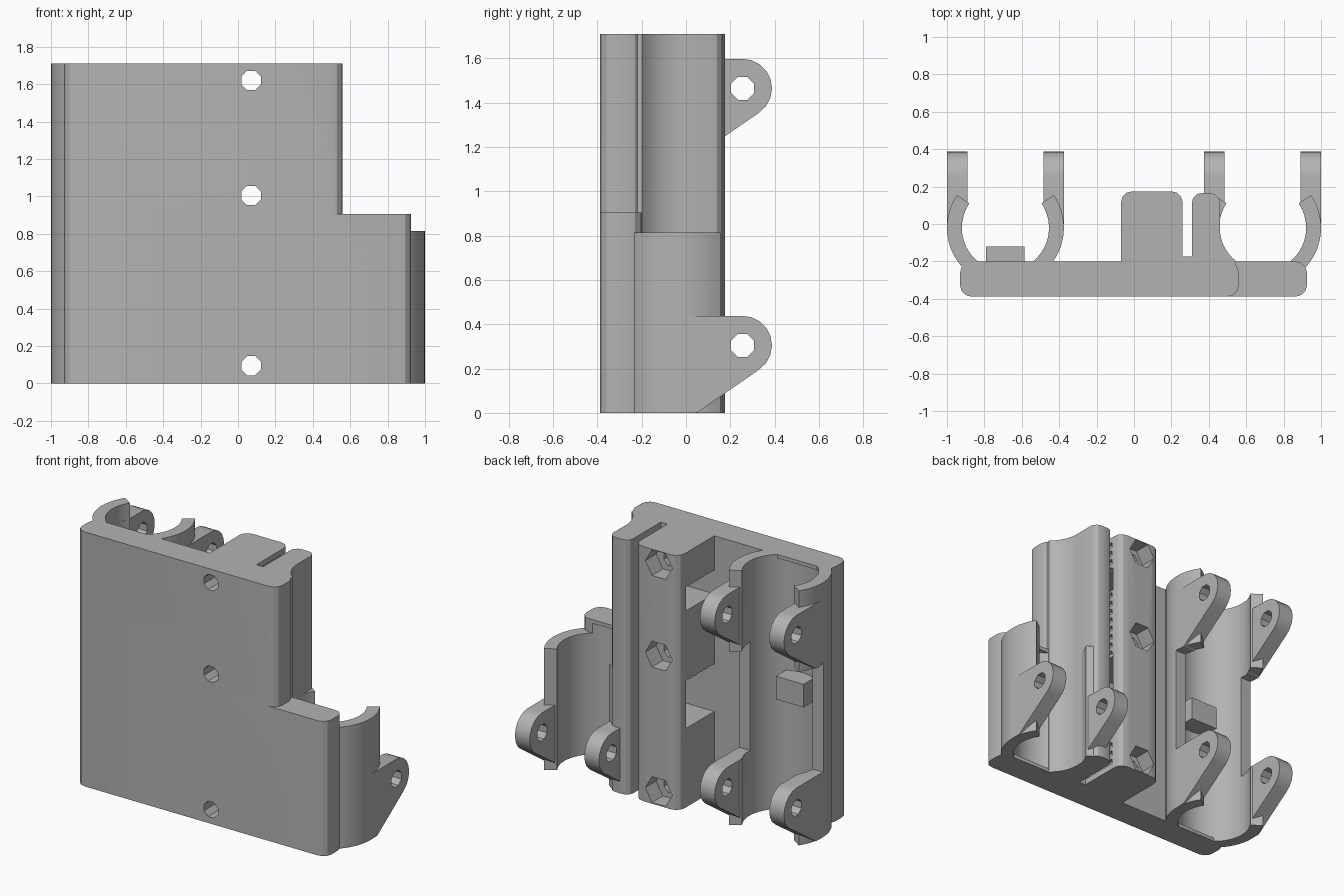
import bpy, bmesh
from math import cos, sin, radians
from mathutils import Vector

if "Cube" in bpy.data.objects:
    bpy.data.objects.remove(bpy.data.objects["Cube"])

GREY = bpy.data.materials.new("light grey plastic")
GREY.use_nodes = True
GREY.diffuse_color = (0.45, 0.45, 0.45, 1)
GREY.node_tree.nodes["Principled BSDF"].inputs["Base Color"].default_value = GREY.diffuse_color

HEIGHT, LOW_TOP, CRADLE_TOP = 1.71, 0.905, 0.815
FRONT, BACK = -0.388, -0.2
AXIS_Y, INNER, OUTER = -0.02, 0.233, 0.3125
LEFT_X, RIGHT_X = -0.6875, 0.6875
SCREW_X, SCREW_Z = 0.07, (0.095, 1.005, 1.62)


def arc(cx, cy, r, a0, a1, n):
    """Points on a circular arc, both ends included."""
    angles = [radians(a0 + (a1 - a0) * i / n) for i in range(n + 1)]
    return [(cx + r * cos(a), cy + r * sin(a)) for a in angles]


def circle(cx, cy, r, n, start=0):
    return arc(cx, cy, r, start, start + 360, n)[:-1]


def prism(name, points, lo, hi, axis="z"):
    """Extrude a flat profile along one axis."""
    place = {"x": lambda p, t: (t, p[0], p[1]),
             "y": lambda p, t: (p[0], t, p[1]),
             "z": lambda p, t: (p[0], p[1], t)}[axis]
    bm = bmesh.new()
    face = bm.faces.new([bm.verts.new(place(p, lo)) for p in points])
    ext = bmesh.ops.extrude_face_region(bm, geom=[face])
    top = [v for v in ext["geom"] if isinstance(v, bmesh.types.BMVert)]
    bmesh.ops.translate(bm, verts=top, vec=Vector(place((0, 0), hi - lo)))
    bmesh.ops.recalc_face_normals(bm, faces=bm.faces[:])
    mesh = bpy.data.meshes.new(name)
    bm.to_mesh(mesh)
    bm.free()
    mesh.materials.append(GREY)
    obj = bpy.data.objects.new(name, mesh)
    bpy.context.collection.objects.link(obj)
    return obj


def box(name, x0, x1, y0, y1, z0, z1):
    return prism(name, [(x0, y0), (x1, y0), (x1, y1), (x0, y1)], z0, z1)


def rounded(x0, x1, y0, y1, r):
    """Rectangle profile with four rounded corners."""
    pts = []
    for cx, cy, a in ((x1 - r, y1 - r, 0), (x0 + r, y1 - r, 90),
                      (x0 + r, y0 + r, 180), (x1 - r, y0 + r, 270)):
        pts += arc(cx, cy, r, a, a + 90, 3)
    return pts


def combine(target, others, operation="DIFFERENCE"):
    """Apply booleans and remove the helper solids."""
    bpy.context.view_layer.objects.active = target
    for other in others:
        other.hide_render = True
        mod = target.modifiers.new("cut", "BOOLEAN")
        mod.operation, mod.solver, mod.object = operation, "EXACT", other
        bpy.ops.object.modifier_apply(modifier=mod.name)
        bpy.data.objects.remove(other)


def bore(cx, z0, z1):
    return prism("bore_cutter", circle(cx, AXIS_Y, INNER, 40), z0, z1)


def screws():
    return [prism("screw_cutter", circle(SCREW_X, z, 0.056, 8, 22.5), -1, 1, "y") for z in SCREW_Z]


# Stepped mounting plate with bearing grooves and screw holes
plate = prism("mounting_plate", rounded(-0.93, 0.56, FRONT, BACK, 0.06), 0, HEIGHT)
step = prism("plate_step", rounded(-0.5, 0.925, FRONT, BACK, 0.06), 0, LOW_TOP)
combine(plate, [step], "UNION")
combine(plate, [bore(LEFT_X, 0.025, 1.685), bore(RIGHT_X, 0.025, 0.88)] + screws())

# Screw column with nut traps, belt windows and belt teeth
column = prism("screw_column", [(-0.07, -0.23), (0.26, -0.23)]
               + arc(0.2, 0.115, 0.06, 0, 90, 3) + arc(-0.01, 0.115, 0.06, 90, 180, 3), 0, HEIGHT)
cutters = screws()
for z in SCREW_Z:
    cutters.append(prism("nut_cutter", circle(SCREW_X + 0.01, z, 0.1, 6), 0.06, 0.3, "y"))
for z0, z1 in ((0.53, 0.85), (1.32, 1.48)):
    cutters.append(box("window_cutter", -0.2, 0.4, BACK, 0.1, z0, z1))
pitch = 0.0615
comb = [(0.3, 0.02), (0.3, HEIGHT - 0.03)]
for i in reversed(range(27)):
    z = 0.04 + i * pitch
    comb += [(0.261, z + 0.035), (0.235, z + 0.035), (0.235, z), (0.261, z)]
teeth = prism("teeth_cutter", [(x, z) for x, z in comb], -0.175, 0.09, "y")
combine(column, cutters + [teeth])

# Belt clamp wall beside the slot, with its curved foot
clamp = prism("belt_clamp_wall", [(0.31, -0.23), (0.31, 0.11)]
              + arc(0.36, 0.115, 0.05, 180, 90, 3) + arc(0.41, 0.115, 0.05, 90, 0, 3)
              + arc(RIGHT_X, AXIS_Y, 0.2285, 180, 231, 8) + [(0.54, -0.23)], 0, HEIGHT)
floor = box("belt_slot_floor", 0.25, 0.32, -0.23, -0.175, 0, HEIGHT)


def cradle(side, cx, top, lug_heights, notch):
    """Two curved jaws with hinge lugs around one bearing channel."""
    for sign, where in ((-1, "outer" if cx < 0 else "inner"), (1, "inner" if cx < 0 else "outer")):
        # jaw profile: a ring segment running from the plate to its free tip
        ring = (arc(cx, AXIS_Y, OUTER, -52, 34, 16) + arc(cx, AXIS_Y, INNER, 34, -62, 16))
        pts = [(cx + sign * (x - cx), y) for x, y in ring]
        jaw = prism(f"{side}_{where}_jaw", pts, 0, top)
        if notch:
            combine(jaw, [box("notch_cutter", cx - 0.5, cx + 0.5, -0.03, 0.5, *notch)])
        for i, zc in enumerate(lug_heights):
            profile = ([(0, zc + 0.133)] + arc(0.255, zc, 0.133, 90, -55, 8)
                       + [(0.05, zc - 0.304), (0, zc - 0.304)])
            x0, x1 = sorted((cx + sign * 0.203, cx + sign * OUTER))
            lug = prism(f"{side}_{where}_lug_{i + 1}", profile, x0, x1, "x")
            pin = prism("pin_cutter", circle(0.255, zc, 0.056, 8, 22.5), -2, 2, "x")
            combine(lug, [pin, bore(cx, -0.5, 2)])


cradle("long_cradle", LEFT_X, HEIGHT, (0.305, 1.465), (0.435, 1.165))
cradle("short_cradle", RIGHT_X, CRADLE_TOP, (0.305,), None)

# Stop between the two bearings of the long channel
box("bearing_stop", -0.79, -0.585, -0.27, -0.12, 0.78, 0.935)

# Smooth the curved walls, keeping real edges sharp
bpy.ops.object.select_all(action="DESELECT")
for obj in bpy.context.collection.objects:
    if obj.type == "MESH" and GREY.name in obj.data.materials:
        obj.select_set(True)
        bpy.context.view_layer.objects.active = obj
bpy.ops.object.shade_smooth_by_angle(angle=radians(25))
